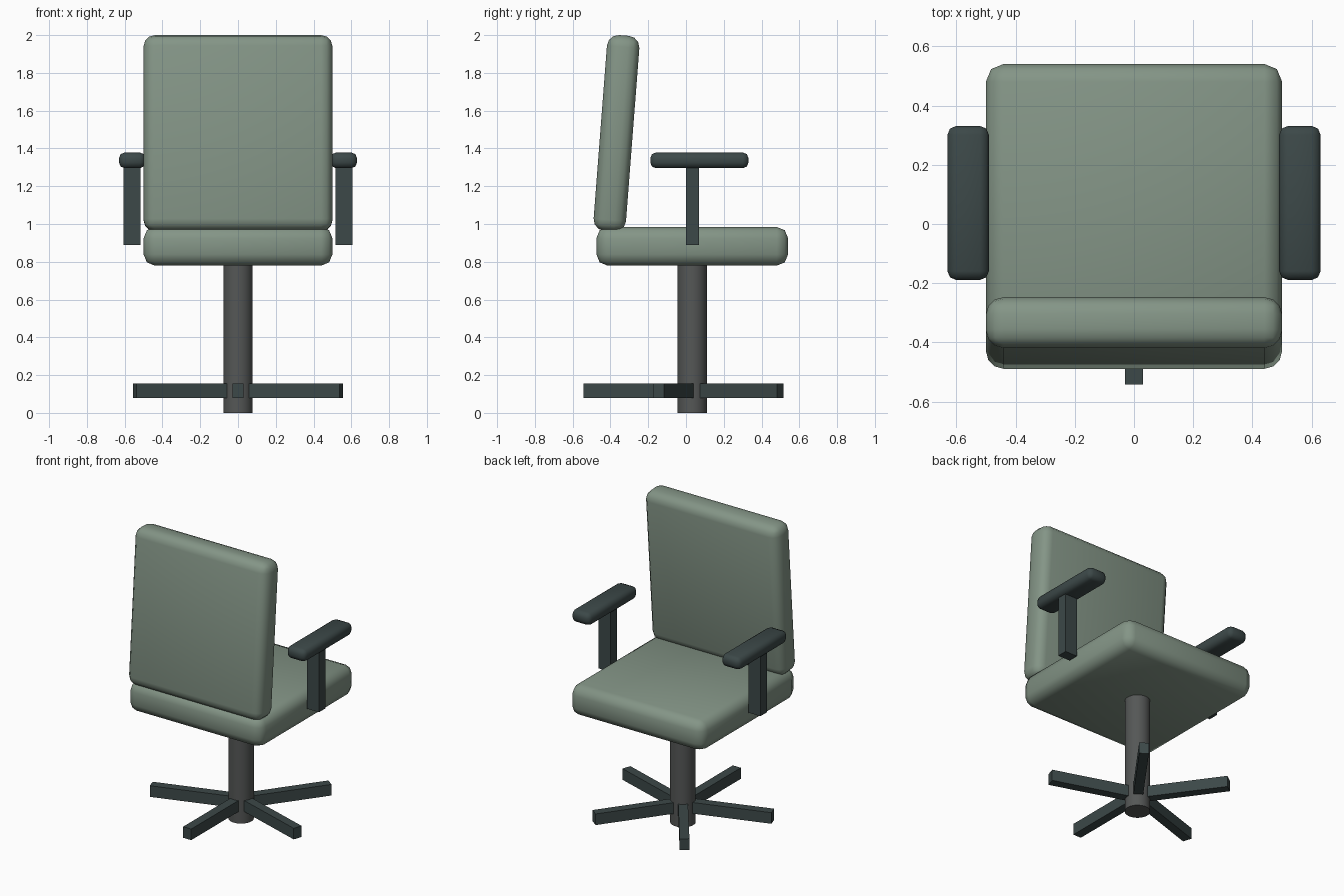
import bpy
from math import radians, cos, sin

if "Cube" in bpy.data.objects:
    bpy.data.objects.remove(bpy.data.objects["Cube"])


def material(name, rgb):
    m = bpy.data.materials.new(name)
    m.diffuse_color = (*rgb, 1)
    m.use_nodes = True
    m.node_tree.nodes["Principled BSDF"].inputs["Base Color"].default_value = m.diffuse_color
    return m


GREEN = material("green_fabric", (0.23, 0.30, 0.24))
DARK = material("dark_plastic", (0.045, 0.065, 0.065))
METAL = material("dark_metal", (0.09, 0.095, 0.093))


def box(name, size, loc, mat, rot=(0, 0, 0), bevel=0, segments=2):
    bpy.ops.mesh.primitive_cube_add(size=1, location=loc, rotation=rot)
    ob = bpy.context.object
    ob.name = name
    ob.scale = size
    bpy.ops.object.transform_apply(location=False, rotation=False, scale=True)
    ob.data.materials.append(mat)
    if bevel:
        mod = ob.modifiers.new("round_edges", 'BEVEL')
        mod.width = bevel
        mod.segments = segments
        bpy.ops.object.modifier_apply(modifier=mod.name)
        bpy.ops.object.shade_smooth_by_angle(angle=radians(50))
    return ob


# Cushions
box("seat", (1.0, 1.015, 0.205), (0, 0.033, 0.882), GREEN, bevel=0.06)
box("backrest", (1.0, 0.172, 1.039), (0, -0.368, 1.48), GREEN,
    rot=(radians(-4.4), 0, 0), bevel=0.06, segments=3)

# Armrests
for side, s in (("left", -1), ("right", 1)):
    box(side + "_arm_post", (0.09, 0.07, 0.43), (s * 0.56, 0.035, 1.105), DARK)
    box(side + "_arm_pad", (0.14, 0.52, 0.083), (s * 0.56, 0.071, 1.337), DARK,
        bevel=0.03)

# Central column
CY = 0.033
bpy.ops.mesh.primitive_cylinder_add(vertices=32, radius=0.078, depth=0.8,
                                    location=(0, CY, 0.4))
column = bpy.context.object
column.name = "column"
column.data.materials.append(METAL)
bpy.ops.object.shade_smooth_by_angle(angle=radians(30))

# Five-spoke base
R0, R1 = 0.07, 0.575
for i in range(5):
    a = radians(-90 + 72 * i)
    mid = (R0 + R1) / 2
    box(f"base_leg_{i + 1}", (R1 - R0, 0.06, 0.075),
        (mid * cos(a), CY + mid * sin(a), 0.117), DARK, rot=(0, 0, a))
